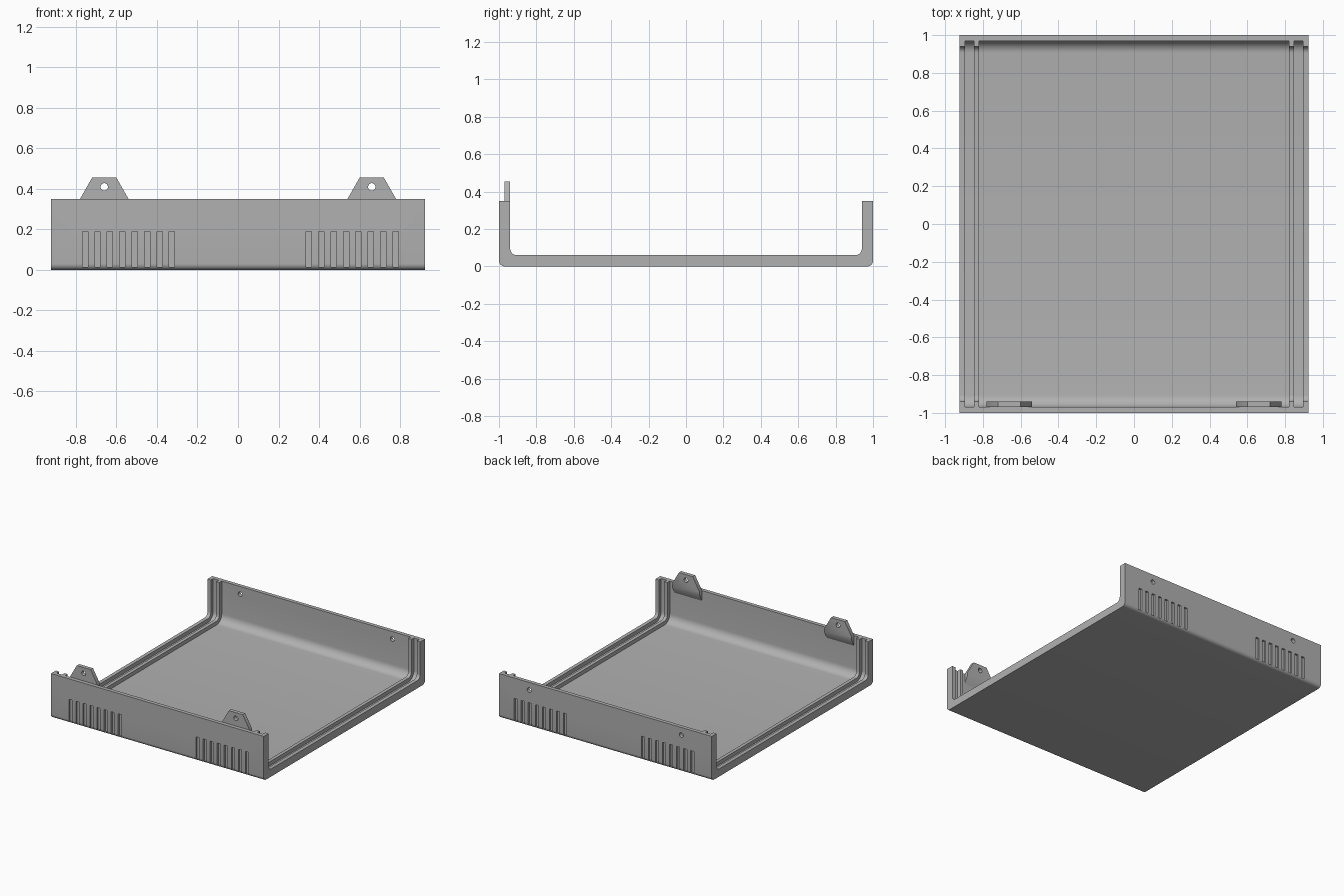
import bpy, bmesh, math

if "Cube" in bpy.data.objects:
    bpy.data.objects.remove(bpy.data.objects["Cube"], do_unlink=True)

HALF_X, RIM_Z = 0.923, 0.35
THICK, THIN = 0.06, 0.03
OUT_R, IN_R = 0.03, 0.035

grey = bpy.data.materials.new("enclosure_grey")
grey.use_nodes = True
grey.diffuse_color = (0.44, 0.44, 0.44, 1)
grey.node_tree.nodes["Principled BSDF"].inputs["Base Color"].default_value = (0.44, 0.44, 0.44, 1)


def prism(bm, loop_a, loop_b):
    """Closed solid between two matching loops of points."""
    a = [bm.verts.new(p) for p in loop_a]
    b = [bm.verts.new(p) for p in loop_b]
    bm.faces.new(a)
    bm.faces.new(b[::-1])
    for i in range(len(a)):
        j = (i + 1) % len(a)
        bm.faces.new((a[j], a[i], b[i], b[j]))


def along_x(bm, profile, x0, x1):
    prism(bm, [(x0, y, z) for y, z in profile], [(x1, y, z) for y, z in profile])


def along_y(bm, profile, y0, y1):
    prism(bm, [(x, y0, z) for x, z in profile], [(x, y1, z) for x, z in profile])


def circle(cx, cz, r, n=24):
    return [(cx + r * math.cos(2 * math.pi * i / n), cz + r * math.sin(2 * math.pi * i / n))
            for i in range(n)]


def u_path(inset, r, top, steps=8):
    """Open U from the back rim, down, across the floor and up to the front rim."""
    half = []
    for i in range(steps + 1):
        a = math.pi / 2 * i / steps
        half.append((1 - inset - r + r * math.cos(a), inset + r - r * math.sin(a)))
    half.insert(0, (1 - inset, top))
    return half + [(-y, z) for y, z in reversed(half)]


def make(name, bm):
    bmesh.ops.recalc_face_normals(bm, faces=bm.faces)
    mesh = bpy.data.meshes.new(name)
    bm.to_mesh(mesh)
    bm.free()
    mesh.materials.append(grey)
    ob = bpy.data.objects.new(name, mesh)
    bpy.context.scene.collection.objects.link(ob)
    return ob


def cut(ob, bm):
    """Subtract the solids in bm from ob and bake the result."""
    cutter = make("cutter", bm)
    cutter.hide_render = True
    mod = ob.modifiers.new("cut", "BOOLEAN")
    mod.operation, mod.solver, mod.object = "DIFFERENCE", "EXACT", cutter
    bpy.context.view_layer.update()
    baked = bpy.data.meshes.new_from_object(
        ob.evaluated_get(bpy.context.evaluated_depsgraph_get()))
    ob.modifiers.clear()
    ob.data = baked
    bpy.data.objects.remove(cutter, do_unlink=True)


def smooth(ob):
    bpy.ops.object.select_all(action="DESELECT")
    ob.select_set(True)
    bpy.context.view_layer.objects.active = ob
    bpy.ops.object.shade_smooth_by_angle(angle=math.radians(30))


# Tray: U-shaped shell
bm = bmesh.new()
along_x(bm, u_path(0, OUT_R, RIM_Z) + u_path(THICK, IN_R, RIM_Z)[::-1], -HALF_X, HALF_X)
tray = make("tray_shell", bm)

# Thinned interior and a panel groove near each open end
bm = bmesh.new()
hollow = u_path(THIN, IN_R + THICK - THIN, RIM_Z + 0.1)
for x0, x1 in ((-0.894, -0.847), (-0.82, 0.82), (0.847, 0.894)):
    along_x(bm, hollow, x0, x1)
cut(tray, bm)

# Blind vent slots on both walls, and screw holes through the back wall
bm = bmesh.new()
for start in (-0.768, 0.336):
    for i in range(8):
        x = start + 0.0612 * i
        slot = [(x, 0.015), (x + 0.027, 0.015), (x + 0.027, 0.19), (x, 0.19)]
        for side in (-1, 1):
            along_y(bm, slot, side * 0.985, side * 1.1)
for x in (-0.66, 0.66):
    along_y(bm, circle(x, 0.29, 0.018), 0.9, 1.1)
cut(tray, bm)
smooth(tray)

# Mounting tabs on the front wall, with a tapered foot and a screw hole
for side, name in ((-1, "right_mounting_tab"), (1, "left_mounting_tab")):
    cx = side * 0.66

    def outline(y, foot):
        pts = [(-0.12, foot), (0.12, foot), (0.12, RIM_Z), (0.06, 0.455),
               (-0.06, 0.455), (-0.12, RIM_Z)]
        return [(cx + x, y, z) for x, z in pts]

    bm = bmesh.new()
    prism(bm, outline(-0.97, 0.27), outline(-0.94, 0.325))
    tab = make(name, bm)
    bm = bmesh.new()
    along_y(bm, circle(cx, 0.41, 0.018), -1.1, -0.8)
    cut(tab, bm)
    smooth(tab)
